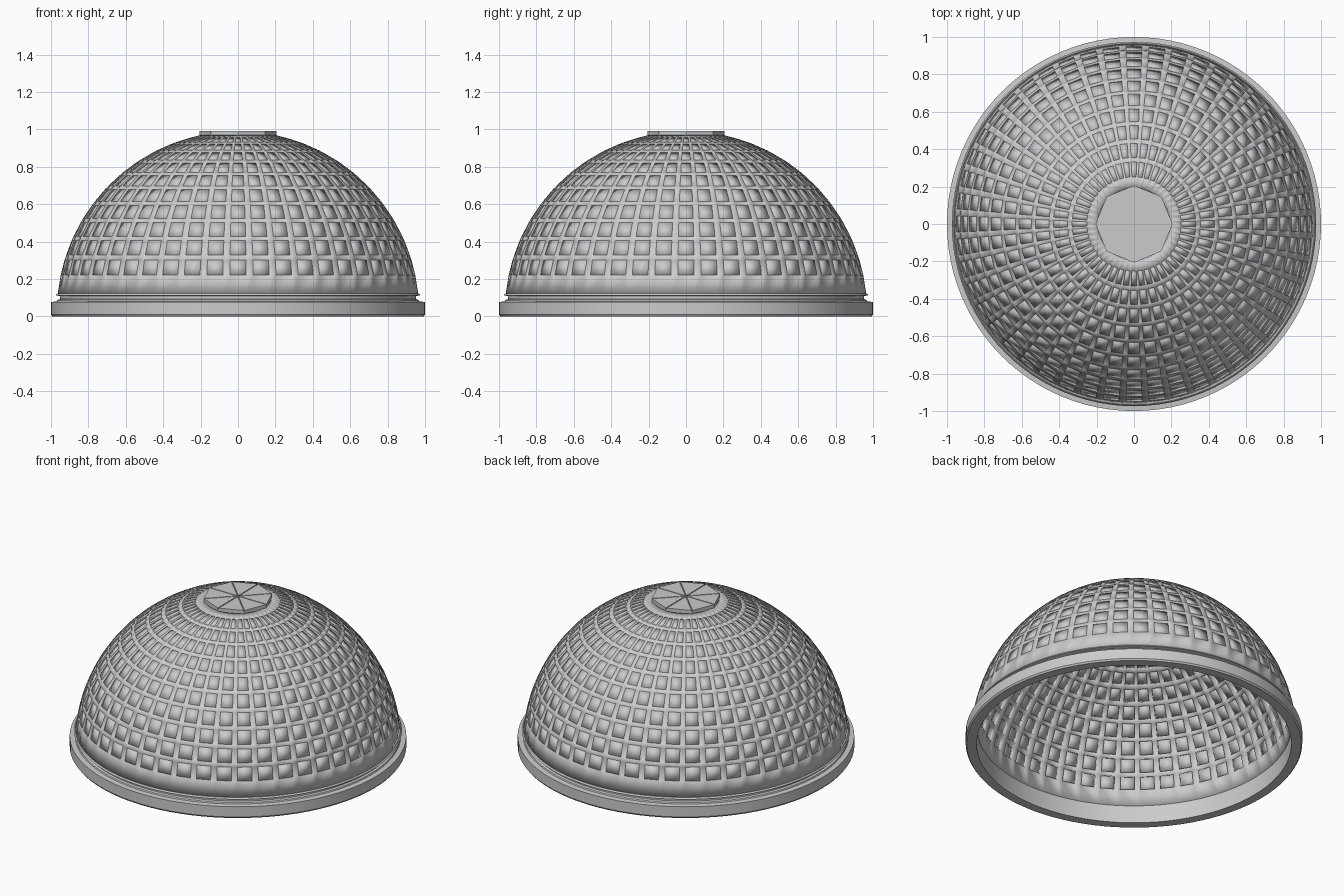
import bpy, bmesh
from math import sin, cos, pi, radians

if "Cube" in bpy.data.objects:
    bpy.data.objects.remove(bpy.data.objects["Cube"])

R, ZC = 0.97, 0.02          # dome radius and height of its centre
COLS, ROWS = 48, 10         # coffer grid
RIB = 0.30                  # rib share of each column


def add(name, bm, smooth=None):
    me = bpy.data.meshes.new(name)
    bm.to_mesh(me)
    bm.free()
    ob = bpy.data.objects.new(name, me)
    bpy.context.collection.objects.link(ob)
    if smooth:
        bpy.ops.object.select_all(action='DESELECT')
        ob.select_set(True)
        bpy.context.view_layer.objects.active = ob
        bpy.ops.object.shade_smooth_by_angle(angle=radians(smooth))
    return ob


def lathe(name, profile, n=96):
    bm = bmesh.new()
    rings = [[bm.verts.new((r * cos(2 * pi * i / n), r * sin(2 * pi * i / n), z))
              for i in range(n)] for r, z in profile]
    for a, b in zip(rings, rings[1:] + rings[:1]):
        for i in range(n):
            j = (i + 1) % n
            bm.faces.new((a[i], a[j], b[j], b[i]))
    bmesh.ops.recalc_face_normals(bm, faces=bm.faces)
    return add(name, bm, 25)


# Azimuth and elevation lines: even cells are panels, odd cells are ribs
pitch = 2 * pi / COLS
az = []
for i in range(COLS):
    half = pitch * (1 - RIB) / 2
    az += [i * pitch - half, i * pitch + half]
step = 6.45
el = [5.9]
for i in range(ROWS):
    el += [12 + i * step, 12 + i * step + 4.9]
el.append(78.3)


def dome_part(name, want_panel, thickness):
    bm = bmesh.new()
    g = [[bm.verts.new((R * cos(radians(e)) * cos(a), R * cos(radians(e)) * sin(a),
                        ZC + R * sin(radians(e)))) for a in az] for e in el]
    n = len(az)
    for j in range(len(el) - 1):
        for i in range(n):
            panel = j % 2 == 1 and i % 2 == 0
            if panel == want_panel:
                k = (i + 1) % n
                bm.faces.new((g[j][i], g[j][k], g[j + 1][k], g[j + 1][i]))
    loose = [v for v in bm.verts if not v.link_faces]
    bmesh.ops.delete(bm, geom=loose, context='VERTS')
    ob = add(name, bm, 30)
    m = ob.modifiers.new("thickness", 'SOLIDIFY')
    m.thickness = thickness
    m.offset = -1
    return ob


dome_part("dome_ribs", False, 0.035)
dome_part("dome_panels", True, 0.008)

# Base ring with groove and lip under the dome
lathe("base_ring", [(0.935, 0), (0.993, 0), (1, 0.01), (1, 0.077), (0.968, 0.08),
                    (0.965, 0.088), (0.952, 0.092), (0.952, 0.108), (0.974, 0.113),
                    (0.967, 0.122), (0.935, 0.122)])


# Eight-sided cap: backing plate and wedge panes
def prism(bm, pts, z0, z1):
    lo = [bm.verts.new((x, y, z0)) for x, y in pts]
    hi = [bm.verts.new((x, y, z1)) for x, y in pts]
    bm.faces.new(lo[::-1])
    bm.faces.new(hi)
    for i in range(len(pts)):
        j = (i + 1) % len(pts)
        bm.faces.new((lo[i], lo[j], hi[j], hi[i]))


bm = bmesh.new()
prism(bm, [(0.205 * cos(i * pi / 4), 0.205 * sin(i * pi / 4)) for i in range(8)], 0.963, 0.984)
add("cap_plate", bm)
bm = bmesh.new()
for i in range(8):
    a, b = i * pi / 4, (i + 1) * pi / 4
    m = (a + b) / 2
    ox, oy = 0.008 * cos(m), 0.008 * sin(m)
    prism(bm, [(ox, oy)] + [(0.198 * cos(t) + ox, 0.198 * sin(t) + oy) for t in (a, b)],
          0.980, 0.992)
add("cap_panes", bm)
